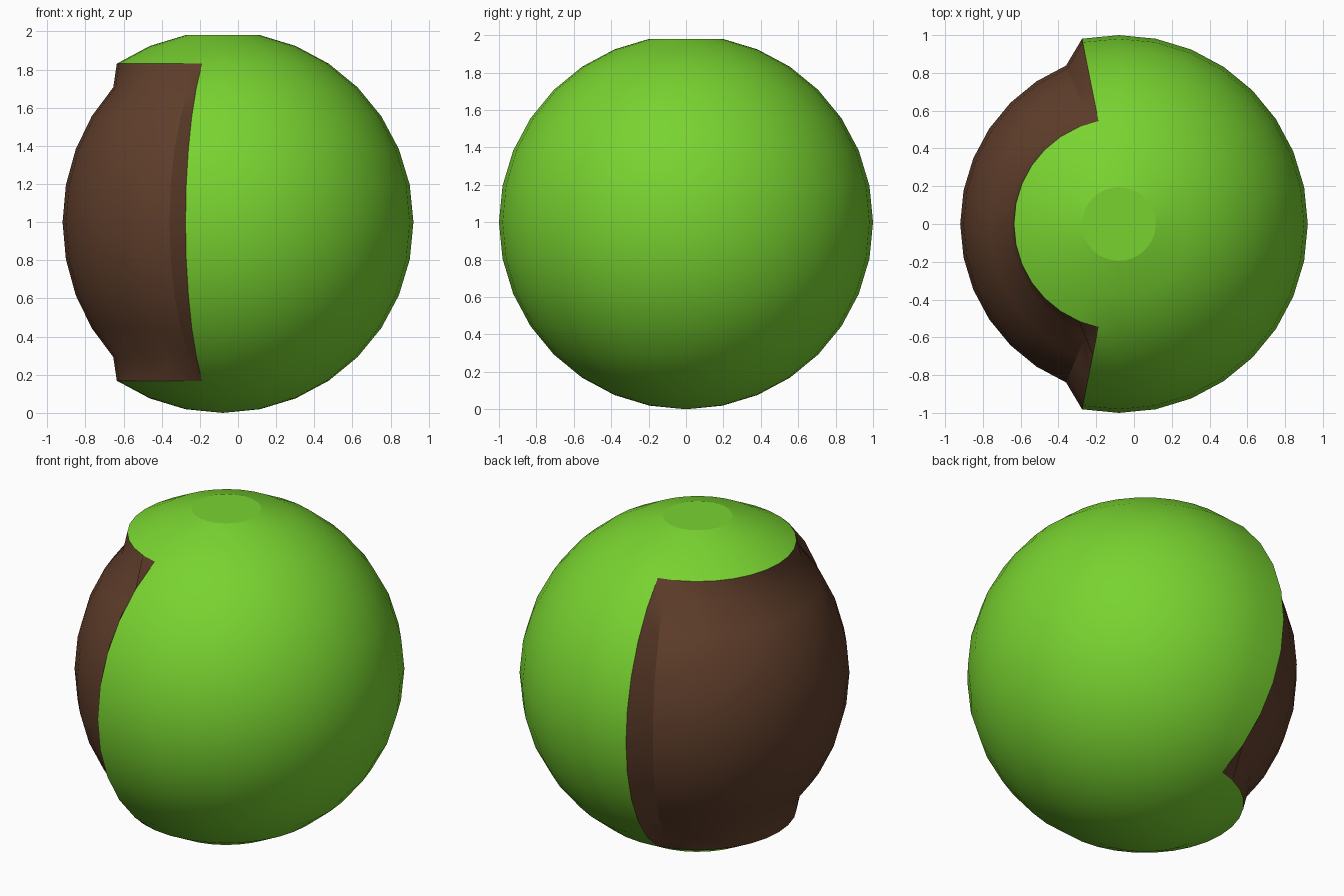
import bpy, bmesh
from math import atan2, degrees

if "Cube" in bpy.data.objects:
    bpy.data.objects.remove(bpy.data.objects["Cube"])

CX, CZ = -0.08, 1.0          # ball centre
LON, LAT = 101.25, 0.832     # limits of the sunken brown patch
SHRINK, SHIFT = 0.908, 0.068


def material(name, rgb):
    m = bpy.data.materials.new(name)
    m.diffuse_color = (*rgb, 1)
    m.use_nodes = True
    m.node_tree.nodes["Principled BSDF"].inputs["Base Color"].default_value = m.diffuse_color
    return m


def in_patch(p):
    return abs(degrees(atan2(p.y, p.x))) > LON and abs(p.z) < LAT


# ball
bm = bmesh.new()
bmesh.ops.create_uvsphere(bm, u_segments=32, v_segments=16, radius=1)

# flat top: drop the upper pole and close the ring with one face
pole = max(bm.verts, key=lambda v: v.co.z)
bmesh.ops.delete(bm, geom=[pole], context='VERTS')
rim = [e for e in bm.edges if e.is_boundary]
bmesh.ops.holes_fill(bm, edges=rim, sides=0)

# brown patch on the left side, pressed inward away from its border
patch = [f for f in bm.faces if in_patch(f.calc_center_median())]
for f in patch:
    f.material_index = 1
inner = [v for v in bm.verts if all(f.material_index == 1 for f in v.link_faces)]
for v in inner:
    v.co.x = v.co.x * SHRINK + SHIFT
    v.co.y *= SHRINK

bmesh.ops.translate(bm, verts=bm.verts, vec=(CX, 0, CZ))
bmesh.ops.recalc_face_normals(bm, faces=bm.faces)
mesh = bpy.data.meshes.new("ball")
bm.to_mesh(mesh)
bm.free()
mesh.materials.append(material("green", (0.19, 0.65, 0.03)))
mesh.materials.append(material("brown", (0.12, 0.05, 0.025)))
ball = bpy.data.objects.new("ball", mesh)
bpy.context.collection.objects.link(ball)

# smooth sides, flat-shaded top disc
bpy.context.view_layer.objects.active = ball
ball.select_set(True)
bpy.ops.object.shade_smooth_by_angle()
for p in mesh.polygons:
    if len(p.vertices) > 4:
        p.use_smooth = False
